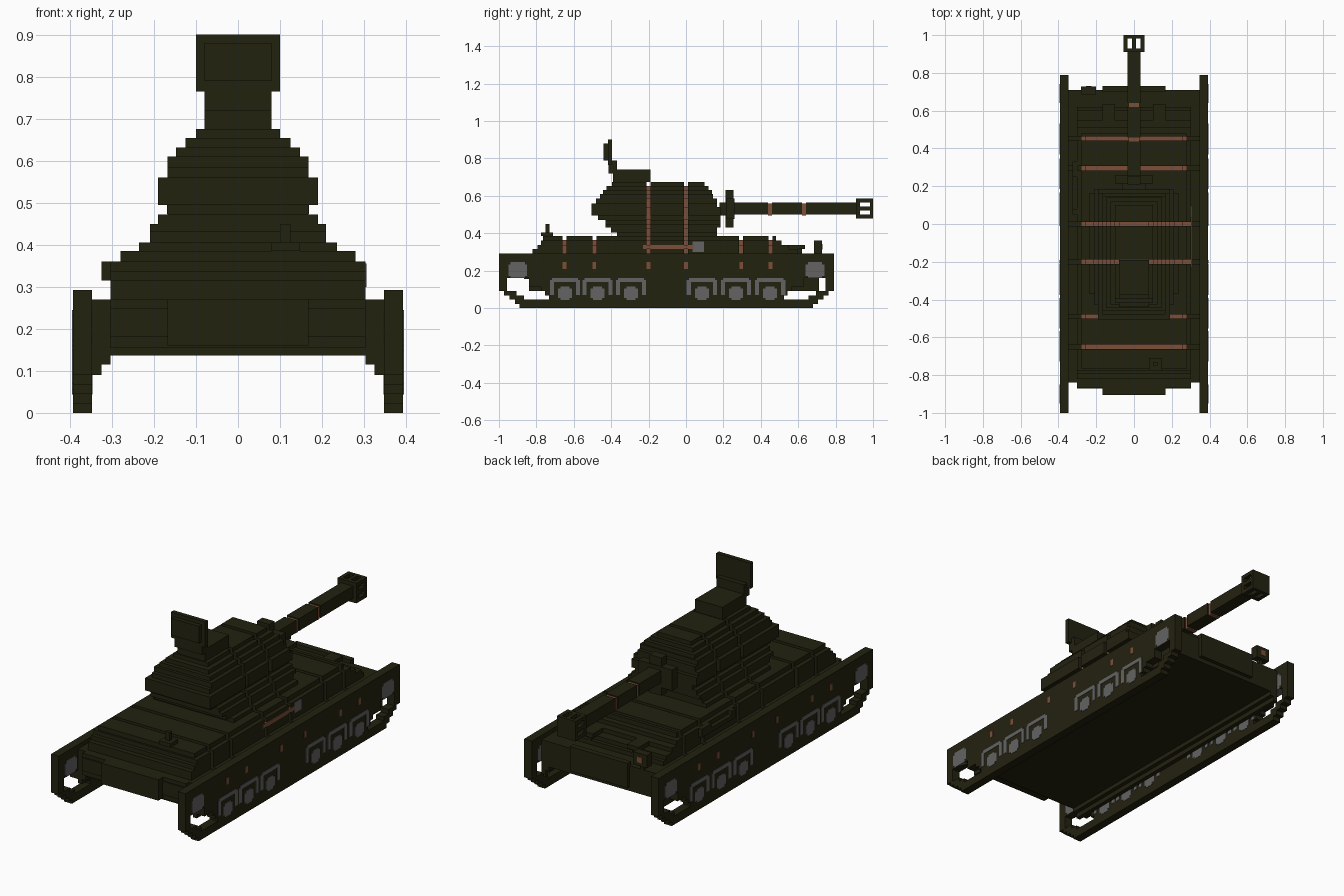
import bpy, bmesh

if "Cube" in bpy.data.objects:
    bpy.data.objects.remove(bpy.data.objects["Cube"])


def material(name, rgb):
    m = bpy.data.materials.new(name)
    m.use_nodes = True
    m.diffuse_color = (*rgb, 1)
    m.node_tree.nodes["Principled BSDF"].inputs["Base Color"].default_value = (*rgb, 1)
    return m


OLIVE = material("dark olive", (0.0165, 0.0160, 0.0050))
BROWN = material("rust brown", (0.20, 0.078, 0.040))
GREY = material("steel grey", (0.125, 0.125, 0.130))


def part(name, boxes, mat):
    """One object out of boxes given as (x0, x1, y0, y1, z0, z1)."""
    bm = bmesh.new()
    for x0, x1, y0, y1, z0, z1 in boxes:
        vs = bmesh.ops.create_cube(bm, size=1)["verts"]
        for v in vs:
            v.co.x = x1 if v.co.x > 0 else x0
            v.co.y = y1 if v.co.y > 0 else y0
            v.co.z = z1 if v.co.z > 0 else z0
    me = bpy.data.meshes.new(name)
    bm.to_mesh(me)
    bm.free()
    me.materials.append(mat)
    ob = bpy.data.objects.new(name, me)
    bpy.context.collection.objects.link(ob)
    return ob


def mirror_x(boxes):
    return boxes + [(-b[1], -b[0], *b[2:]) for b in boxes]


def grooved(name, layers, bands, d=0.0215, w=0.0215):
    """Stack of layers (half_width, y0, y1, z0, z1), cut by sunken brown bands."""
    solid, cores = [], []
    for hw, y0, y1, z0, z1 in layers:
        start = y0
        for b in bands:
            if y0 + w < b < y1 - w:
                solid.append((-hw, hw, start, b - w / 2, z0, z1))
                cores.append((-hw + d, hw - d, b - w / 2, b + w / 2, z0 - d, z1 - d))
                start = b + w / 2
        solid.append((-hw, hw, start, y1, z0, z1))
    part(name, solid, OLIVE)
    part(name + "_bands", cores, BROWN)


HULL_BANDS = [-0.65, -0.49, -0.2, 0.0, 0.295, 0.452]
V = 0.0215

# Tracks: rows of (z0, z1, half length, hole start, hole end)
MID = -0.105
rows = [(0, .022, .785, 0, 0), (.022, .045, .81, 0, 0), (.045, .067, .84, .628, .761),
        (.067, .09, .868, .649, .80), (.09, .112, .895, .67, .852),
        (.112, .16, .895, .735, .852), (.16, .293, .895, 0, 0)]
track = []
for z0, z1, out, h0, h1 in rows:
    if h0:
        track.append((.348, .393, MID - h0, MID + h0, z0, z1))
        track.append((.348, .393, MID + h1, MID + out, z0, z1))
        track.append((.348, .393, MID - out, MID - h1, z0, z1))
    else:
        track.append((.348, .393, MID - out, MID + out, z0, z1))
part("tracks", mirror_x(track), OLIVE)

# Road wheels, suspension arches and end wheels, running through the track plates
X0, X1 = .3465, .395
wheels, arches, ends = [], [], []
for y in (-.647, -.473, -.294, .085, .267, .45):
    wheels.append((X0, X1, y - .037, y + .037, .055, .105))
    wheels.append((X0, X1, y - .024, y + .024, .044, .115))
    arches.append((X0, X1, y - .07, y + .07, .14, .16))
    for s in (-1, 1):
        c = y + s * .07
        arches.append((X0, X1, c - .011, c + .011, .07, .15))
for s in (-1, 1):
    c = MID + s * .795
    ends.append((X0, X1, c - .05, c + .05, .172, .232))
    ends.append((X0, X1, c - .038, c + .038, .16, .245))
part("road_wheels", mirror_x(wheels), GREY)
part("suspension_arches", mirror_x(arches), GREY)
part("end_wheels", mirror_x(ends), GREY)
part("track_marks", mirror_x([(.39, .395, y - .01, y + .01, .21, .245) for y in HULL_BANDS]), BROWN)

# Lower hull with the inner stepped skirts
hull = [(-.348, .348, -.84, .71, .137, .2485),
        (-.303, .303, -.865, -.83, .155, .27), (-.168, .168, -.905, -.83, .16, .27),
        (-.168, .168, .70, .73, .16, .29)]
hull += mirror_x([(.303, .348, -.84, .71, .115, .137), (.325, .348, -.84, .71, .09, .115),
                  (.147, .303, -.872, -.86, .18, .25)])
part("lower_hull", hull, OLIVE)

# Stepped deck
grooved("deck", [(.348, -.84, .71, .2485, .27), (.303, -.82, .62, .27, .293),
                 (.303, -.82, .60, .293, .315), (.303, -.795, .55, .315, .338),
                 (.303, -.775, .51, .338, .36), (.28, -.765, .48, .36, .385)], HULL_BANDS)

# Small deck fittings
part("front_lamp", [(.08, .147, -.775, -.71, .385, .405), (.1, .125, -.75, -.73, .4, .45)], OLIVE)
part("side_box", [(-.325, -.3, .05, .08, .315, .36), (-.325, -.3, .25, .33, .315, .36),
                  (-.325, -.3, .05, .33, .315, .338)], OLIVE)
part("rear_bars", mirror_x([(.1, .168, .54, .635, .315, .338), (.12, .14, .60, .62, .27, .32)]), OLIVE)
part("headlight", [(-.28, -.2, .685, .727, .293, .36), (-.25, -.23, .69, .71, .26, .3)], OLIVE)
part("headlight_lens", [(-.255, -.225, .725, .73, .312, .342)], BROWN)

# Axe on the side
part("axe_handle", [(.28, .306, -.23, .04, .317, .338)], BROWN)
part("axe_head", [(.28, .306, .035, .095, .30, .355)], GREY)

# Turret
grooved("turret", [
    (.235, -.37, .165, .385, .405), (.21, -.40, .165, .405, .43), (.21, -.43, .185, .43, .45),
    (.19, -.43, .185, .45, .472), (.168, -.47, .185, .472, .495), (.19, -.505, .185, .495, .54),
    (.19, -.505, .165, .54, .56), (.168, -.48, .165, .56, .585), (.168, -.46, .145, .585, .61),
    (.147, -.445, .14, .61, .632), (.125, -.425, .12, .632, .654), (.10, -.395, .10, .654, .675)],
    [-.2, 0.0])

# Cupola and open hatch
part("cupola", [(-.08, .08, -.39, -.19, .675, .74)], OLIVE)
part("hatch", [(-.08, .08, -.415, -.37, .72, .79), (-.10, .10, -.418, -.395, .765, .90),
               (-.08, .08, -.44, -.415, .79, .88)], OLIVE)

# Gun mantlet and barrel
part("mantlet", [(-.035, .035, .21, .255, .43, .63), (-.10, .10, .215, .258, .475, .585),
                 (-.06, .06, .18, .22, .495, .565)], OLIVE)
grooved("barrel", [(.035, .2, .92, .5, .565)], [.448, .63], d=.006)

# Open muzzle brake: two end plates joined by a grid of posts
GZ = .532
muzzle = [(-.055, .055, .91, .93, GZ - .053, GZ + .053), (-.055, .055, .983, 1, GZ - .053, GZ + .053)]
for x in (-.045, 0, .045):
    for z in (-.043, 0, .043):
        muzzle.append((x - .01, x + .01, .92, .99, GZ + z - .01, GZ + z + .01))
part("muzzle_brake", muzzle, OLIVE)
